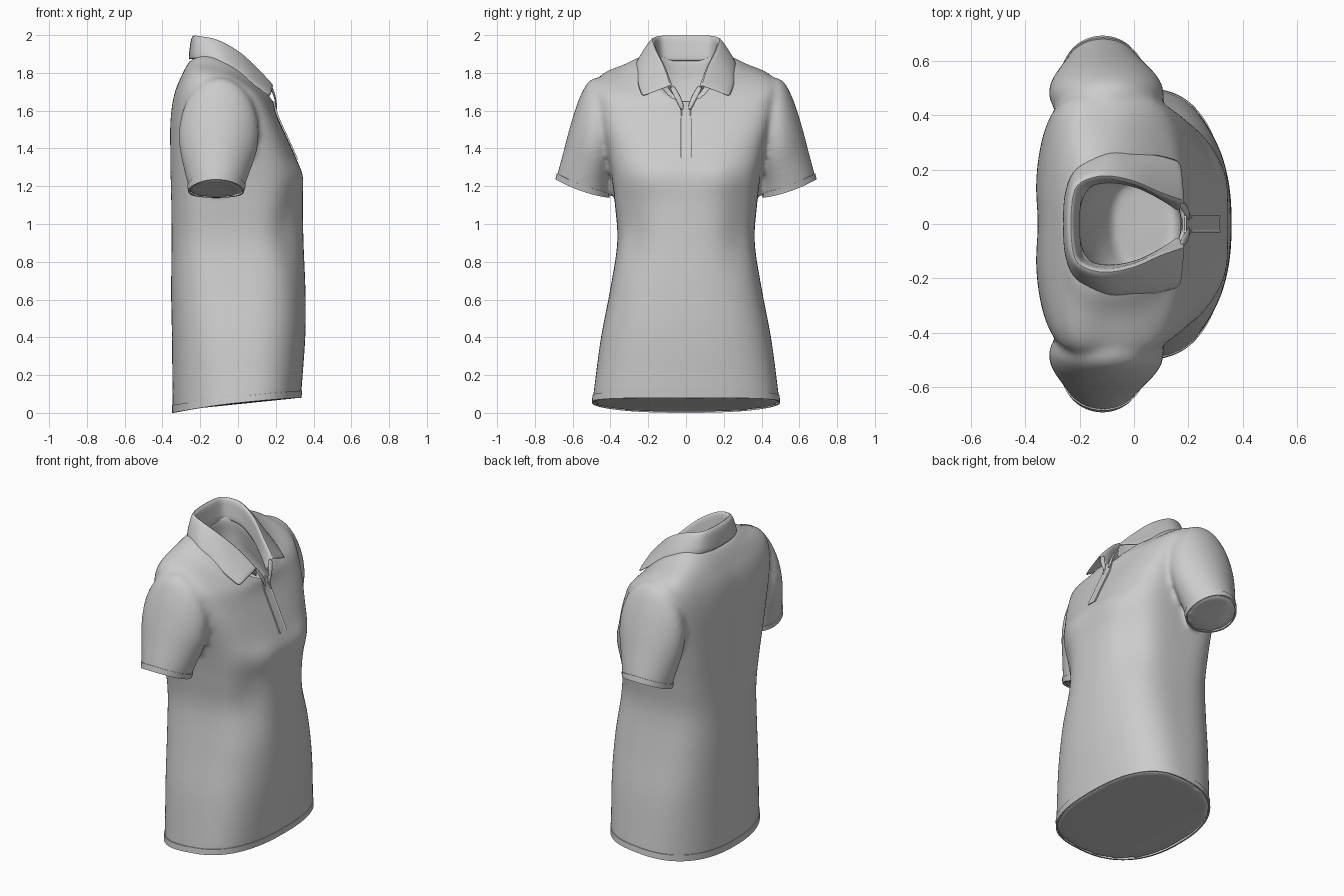
import bpy, bmesh, math
from mathutils import Vector

if "Cube" in bpy.data.objects:
    bpy.data.objects.remove(bpy.data.objects["Cube"])


def spline(keys, f):
    # Catmull-Rom through tuples, f in 0..len-1
    i = min(int(f), len(keys) - 2)
    t = f - i
    a, b, c, d = (keys[max(0, min(len(keys) - 1, i + k))] for k in (-1, 0, 1, 2))
    return [0.5 * (2 * q + (r - p) * t + (2 * p - 5 * q + 4 * r - s) * t * t
                   + (3 * q - p - 3 * r + s) * t ** 3) for p, q, r, s in zip(a, b, c, d)]


def select(obs):
    bpy.ops.object.select_all(action='DESELECT')
    for o in obs:
        o.select_set(True)
    bpy.context.view_layer.objects.active = obs[0]


def loft(name, rows, closed=True, cap0=False, cap1=False, thick=0, sub=0, angle=40):
    bm = bmesh.new()
    vs = [[bm.verts.new(p) for p in r] for r in rows]
    n = len(vs[0])
    for a, b in zip(vs, vs[1:]):
        for j in range(n if closed else n - 1):
            k = (j + 1) % n
            bm.faces.new((a[j], a[k], b[k], b[j]))
    if cap0:
        bm.faces.new(vs[0])
    if cap1:
        bm.faces.new(vs[-1])
    bmesh.ops.recalc_face_normals(bm, faces=bm.faces)
    me = bpy.data.meshes.new(name)
    bm.to_mesh(me)
    bm.free()
    ob = bpy.data.objects.new(name, me)
    bpy.context.collection.objects.link(ob)
    select([ob])
    bpy.ops.object.shade_smooth_by_angle(angle=math.radians(angle))
    if thick:
        m = ob.modifiers.new("thickness", 'SOLIDIFY')
        m.thickness, m.offset = thick, 0
    if sub:
        m = ob.modifiers.new("smooth", 'SUBSURF')
        m.levels = m.render_levels = sub
    return ob


def spow(v, p):
    return math.copysign(abs(v) ** p, v)


def bump(a, wa, b, wb):
    return math.exp(-(a / wa) ** 2 - (b / wb) ** 2)


# Torso sections: back z, back x, front z, front x, side z, side x, half width, squareness
BODY = [
    (0.00, -.345, .080, .332, .055, .02, .495, .78),
    (0.10, -.347, .17, .340, .14, .02, .485, .77),
    (0.40, -.350, .42, .357, .40, .01, .450, .71),
    (0.65, -.357, .65, .357, .65, .00, .402, .64),
    (0.90, -.360, .90, .347, .90, -.02, .364, .57),
    (1.10, -.363, 1.10, .343, 1.10, -.04, .376, .50),
    (1.26, -.365, 1.25, .342, 1.26, -.06, .396, .45),
    (1.42, -.365, 1.35, .306, 1.41, -.08, .424, .43),
    (1.53, -.363, 1.45, .262, 1.55, -.09, .455, .43),
    (1.63, -.352, 1.53, .225, 1.66, -.10, .475, .46),
    (1.71, -.333, 1.585, .202, 1.74, -.10, .478, .53),
    (1.78, -.303, 1.625, .192, 1.787, -.10, .440, .65),
    (1.83, -.278, 1.645, .188, 1.828, -.09, .330, .8),
    (1.865, -.252, 1.66, .185, 1.865, -.08, .240, .85),
    (1.875, -.205, 1.66, .178, 1.85, -.07, .160, .85),
    (1.75, -.195, 1.60, .172, 1.74, -.06, .170, .85),
    (1.62, -.150, 1.52, .170, 1.60, -.03, .190, .85),
    (1.50, -.080, 1.46, .160, 1.48, .02, .150, .85),
]


def body(f, t, grow=0.0):
    zb, xb, zf, xf, zs, xs, w, p = spline(BODY, f)
    c, s, cx = (spow(v, e) for v, e in ((math.cos(t), .85), (math.sin(t), .85), (math.cos(t), p)))
    x = xs + (xf - xb) / 2 * cx + ((xf + xb) / 2 - xs) * cx * cx
    z = zs + (zf - zb) / 2 * c + ((zf + zb) / 2 - zs) * c * c
    y = w * s
    if f < 13:
        if c > 0:   # bust and the hollow beneath it
            x += .012 * bump(abs(y) - .19, .11, z - 1.25, .09)
            x -= .035 * bump(abs(y) - .29, .09, z - .98, .2)
        else:       # hollow along the spine
            x += .02 * bump(y, .1, z - 1.2, .4)
    return Vector((x + grow * math.cos(t), y + grow * math.sin(t), z))


N = 96
ring = [2 * math.pi * j / N for j in range(N)]
STEPS = (len(BODY) - 1) * 5
parts = [loft("shirt_body", [[body(i / 5, t) for t in ring] for i in range(STEPS + 1)],
              cap0=True, cap1=True)]
# Bottom hem band
loft("hem_band", [[body(f, t, g) for t in ring]
                  for f, g in ((0, -.006), (0, .004), (.3, .004), (.6, .004), (.6, -.006))])

# Sleeve sections: outer y, z, inner y, z, back x, front x
SLEEVE = [
    (.36, 1.775, .28, 1.42, -.22, .02),
    (.45, 1.778, .33, 1.40, -.26, .06),
    (.515, 1.755, .36, 1.37, -.295, .095),
    (.565, 1.665, .38, 1.33, -.312, .11),
    (.61, 1.53, .395, 1.28, -.308, .10),
    (.65, 1.38, .405, 1.22, -.285, .065),
    (.677, 1.28, .408, 1.175, -.267, .04),
    (.688, 1.235, .41, 1.14, -.26, .028),
]


def sleeve(f, t, side, grow=0.0):
    yo, zo, yi, zi, xb, xf = spline(SLEEVE, f)
    s, c = math.sin(t), math.cos(t)
    x = (xb + xf) / 2 + ((xf - xb) / 2 + grow) * s
    k = 1 + grow / .15
    y = (yo + yi) / 2 + (yo - yi) / 2 * c * k
    z = (zo + zi) / 2 + (zo - zi) / 2 * c * k
    # sag of the end opening
    return (x, side * y, z - .015 * (1 - c * c) * f / 7)


for side, label in ((1, "left"), (-1, "right")):
    arc = ring[::2]
    parts.append(loft(label + "_sleeve", [[sleeve(i / 5, t, side) for t in arc] for i in range(36)],
                      cap0=True, cap1=True))
    loft(label + "_cuff", [[sleeve(f, t, side, g) for t in arc] for f, g in
                           ((6.2, -.006), (6.2, .004), (6.6, .004), (7, .004), (7, -.006))])

# Sew body and sleeves into one cloth surface with soft armholes
select(parts)
bpy.ops.object.join()
shirt = parts[0]
m = shirt.modifiers.new("merge", 'REMESH')
m.mode, m.voxel_size, m.use_smooth_shade = 'VOXEL', .014, True
m = shirt.modifiers.new("soften", 'SMOOTH')
m.factor, m.iterations = .5, 10

# Collar stations from back centre to front: fold line, leaf edge, stand base
FOLD = [(-.232, 0, 1.997), (-.226, .09, 1.997), (-.2, .15, 1.993), (-.11, .178, 1.975),
        (0, .158, 1.915), (.09, .118, 1.835), (.185, .085, 1.735)]
LEAF = [(-.258, 0, 1.868), (-.252, .11, 1.87), (-.21, .205, 1.872), (-.1, .262, 1.855),
        (0, .262, 1.795), (.09, .255, 1.73), (.172, .232, 1.672)]
STAND = [(-.2, 0, 1.86), (-.195, .09, 1.86), (-.17, .135, 1.86), (-.09, .152, 1.84),
         (.01, .135, 1.78), (.1, .09, 1.71), (.165, .045, 1.66)]


def collar_row(f, side):
    fold, leaf, stand = (Vector(spline(k, f)) for k in (FOLD, LEAF, STAND))
    out = (leaf - stand) * Vector((1, 1, 0))
    out = out.normalized() * .012
    up = Vector((0, 0, .012))
    mid = fold.lerp(leaf, .5) + out * .4
    pts = [stand, stand.lerp(fold, .55), fold - out * .8 - up, fold,
           fold + out - up, mid, leaf]
    return [Vector((p.x, p.y * side, p.z)) for p in pts]


rows = [collar_row(i / 3, -1) for i in range(18, 0, -1)] + [collar_row(i / 3, 1) for i in range(19)]
loft("collar", rows, closed=False, thick=.012, sub=1, angle=60)

# Button placket down the chest
strip = []
for i in range(21):
    p = body(6.9 + 5.3 * i / 20, 0)
    strip.append([(p.x + d, y, p.z) for y, d in
                  ((-.032, -.012), (-.032, .008), (-.026, .008), (-.022, .005), (.022, .005),
                   (.026, .008), (.032, .008), (.032, -.012))])
loft("placket", strip, cap0=True, cap1=True, angle=30)

# Open placket ends turning up to the collar
for side, label in ((1, "left"), (-1, "right")):
    flap = [[(.203, .004, 1.60), (.203, .03, 1.60)], [(.20, .018, 1.655), (.203, .052, 1.655)],
            [(.18, .04, 1.70), (.192, .075, 1.695)], [(.165, .065, 1.74), (.18, .09, 1.73)]]
    loft(label + "_placket_flap", [[(x, y * side, z) for x, y, z in r] for r in flap],
         closed=False, thick=.01, sub=1)
